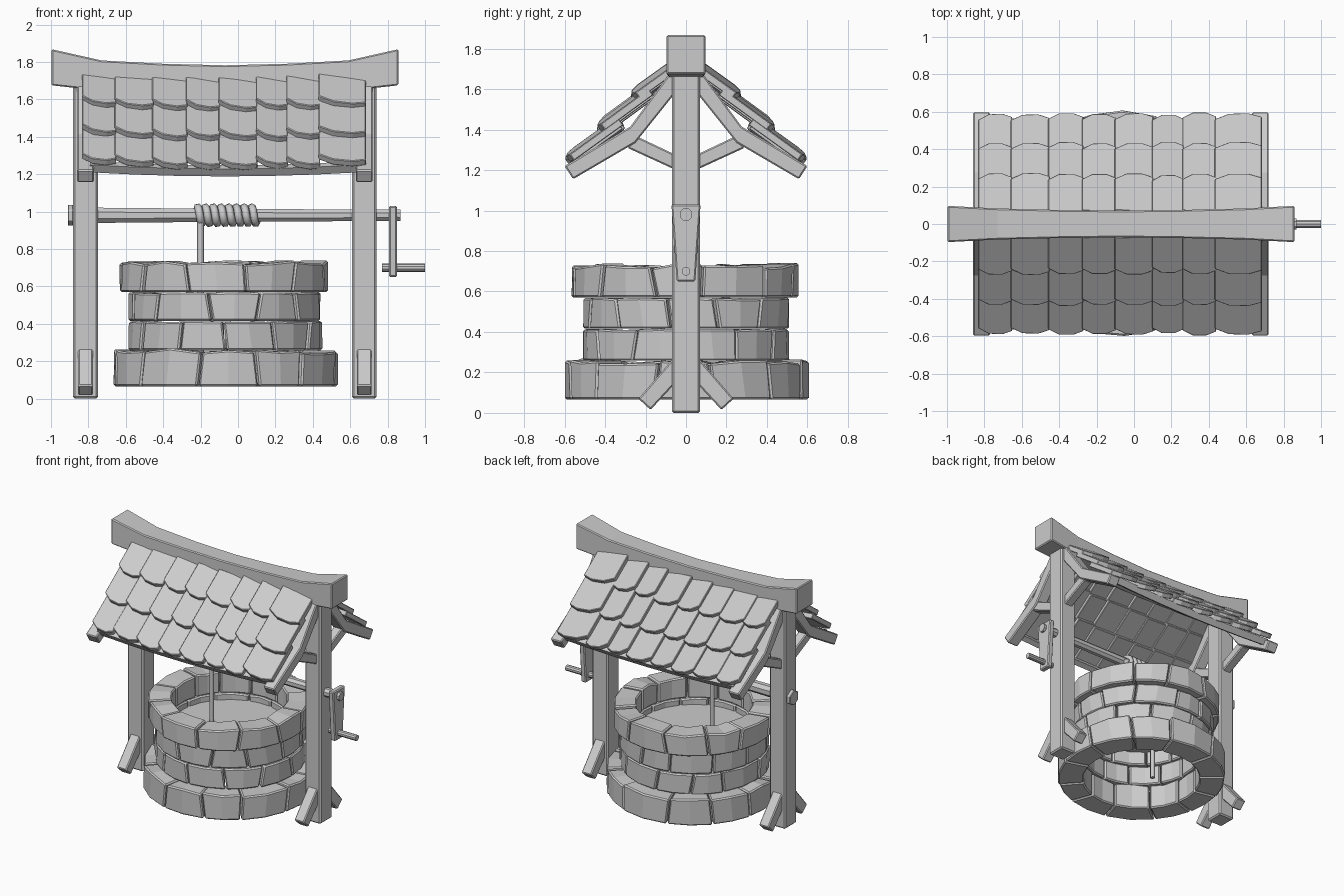
import bpy, bmesh, math, random
from mathutils import Vector, Matrix

if "Cube" in bpy.data.objects:
    bpy.data.objects.remove(bpy.data.objects["Cube"])
random.seed(4)
CX = -0.07                      # middle of the frame and well
def rnd(a): return random.uniform(-a, a)

def finish(name, bm, bevel=0.0):
    bmesh.ops.recalc_face_normals(bm, faces=bm.faces)
    me = bpy.data.meshes.new(name)
    bm.to_mesh(me)
    bm.free()
    ob = bpy.data.objects.new(name, me)
    bpy.context.collection.objects.link(ob)
    if bevel:
        m = ob.modifiers.new("bevel", 'BEVEL')
        m.width, m.segments, m.limit_method = bevel, 1, 'ANGLE'
        m.angle_limit = math.radians(40)
    return ob

def loft(bm, loops):
    """Skin closed loops of equal length and cap both ends."""
    rows = [[bm.verts.new(p) for p in l] for l in loops]
    n = len(rows[0])
    for a, b in zip(rows, rows[1:]):
        for i in range(n):
            j = (i + 1) % n
            bm.faces.new((a[i], a[j], b[j], b[i]))
    bm.faces.new(rows[0][::-1])
    bm.faces.new(rows[-1])

def prism_x(bm, yz, x0, x1):
    loft(bm, [[(x, y, z) for y, z in yz] for x in (x0, x1)])

def rod_x(bm, stations, z, n):
    loft(bm, [[(x, r * math.cos(2 * math.pi * (k + .5) / n), z + r * math.sin(2 * math.pi * (k + .5) / n))
               for k in range(n)] for x, r in stations])

# stone rings: z0, z1, outer radius, inner radius, start angle, top waviness
rings = [("base_stones", .066, .255, .60, .42, .25, .014),
         ("lower_wall_stones", .258, .412, .515, .41, .55, .004),
         ("upper_wall_stones", .416, .566, .515, .40, .3, .004),
         ("rim_stones", .57, .727, .56, .40, .2, .013)]
for name, z0, z1, ro, ri, start, wav in rings:
    bm = bmesh.new()
    n = 12
    seams = [(start + 2 * math.pi * i / n + rnd(.07), rnd(.03)) for i in range(n)]
    for i in range(n):
        (a0, s0), (a1, s1) = seams[i], seams[(i + 1) % n]
        if i == n - 1:
            a1 += 2 * math.pi
        a0, a1 = a0 + .008, a1 - .008
        push = rnd(.008)
        loops = []
        for t in (0, .5, 1):
            a = a0 + (a1 - a0) * t
            s = s0 + (s1 - s0) * t
            zt = z1 + rnd(wav)
            def pt(r, ang, z):
                return (CX + r * math.cos(ang), r * math.sin(ang), z)
            R = ro + push
            loops.append([pt(ri, a, z0), pt(R, a - s, z0), pt(R, a + s, zt), pt(ri, a, zt)])
        loft(bm, loops)
    finish(name, bm, .009)

# water surface
bm = bmesh.new()
bmesh.ops.create_circle(bm, cap_ends=True, segments=24, radius=.415,
                        matrix=Matrix.Translation((CX, 0, .52)))
finish("water", bm)

# side frames: post, foot braces, bent rafters, struts
for side, x in (("left", -.815), ("right", .675)):
    bm = bmesh.new()
    prism_x(bm, [(-.07, 0), (.07, 0), (.07, 1.68), (-.07, 1.68)], x - .066, x + .066)
    finish(side + "_post", bm, .01)
    parts = (("foot_braces", .04, [(.05, .285), (.235, .07), (.175, .015), (.05, .15)]),
             ("rafters", .045, [(.05, 1.71), (.08, 1.68), (.275, 1.415), (.60, 1.22),
                                (.558, 1.155), (.25, 1.335), (.05, 1.585)]),
             ("struts", .035, [(.05, 1.275), (.24, 1.365), (.29, 1.31), (.05, 1.20)]))
    for name, w, prof in parts:
        bm = bmesh.new()
        for s in (-1, 1):
            prism_x(bm, [(s * y, z) for y, z in prof], x - w, x + w)
        finish(side + "_" + name, bm, .007)

# sagging ridge beam
bm = bmesh.new()
half = [(-.927, .097, 1.675, 1.868), (-.66, .083, 1.645, 1.808), (-.33, .075, 1.63, 1.79)]
secs = half + [(0, .071, 1.622, 1.782)] + [(-x, w, a, b) for x, w, a, b in half[::-1]]
loft(bm, [[(CX + x, -w, a), (CX + x, w, a), (CX + x, w, b), (CX + x, -w, b)] for x, w, a, b in secs])
finish("ridge_beam", bm, .007)

# eave battens that sag between the rafters
bm = bmesh.new()
for s in (-1, 1):
    loops = []
    for k in range(7):
        u = k / 3 - 1
        z = 1.188 + .022 * u * u
        loops.append([(CX + u * .72, s * y, z + h) for y, h in
                      ((.50, .02), (.535, 0), (.565, .04), (.53, .06))])
    loft(bm, loops)
finish("eave_battens", bm)

# shingles: upper and lower (y, z) of each row's top face
rows = [((.065, 1.735), (.265, 1.592)), ((.185, 1.615), (.432, 1.435)), ((.335, 1.465), (.588, 1.283))]
cols = [-.83, -.655, -.455, -.275, -.1, .1, .262, .435, .68]
bm = bmesh.new()
for top, low in rows:
    for x0, x1 in zip(cols, cols[1:]):
        w = x1 - x0
        sag = -.03 * (1 - ((x0 + w / 2 - CX) / .75) ** 2)
        a, b = Vector((0, *top)), Vector((0, *low))
        down = (b - a).normalized()
        nrm = Vector((0, -down.z, down.y))
        L, drop, roll = (b - a).length, rnd(.008), random.uniform(.012, .026)
        # outline with clipped lower corners, left side raised over its neighbour
        outline = [(-.004, 0), (w + .004, 0), (w + .004, L - .012), (w * .72, L + .008),
                   (w * .3, L), (-.004, L - .04)]
        face = []
        for u, v in outline:
            p = a + down * (v + drop) + nrm * (roll * (.5 - u / w))
            face.append(Vector((x0 + u, p.y, p.z + sag + .005)))
        for s in (-1, 1):
            loft(bm, [[(p.x, s * p.y, p.z) for p in face],
                      [(q.x, s * q.y, q.z) for q in (p - nrm * .038 for p in face)]])
finish("shingles", bm, .004)

# axle with end nut
bm = bmesh.new()
rod_x(bm, [(-.91, .045), (-.75, .044), (.1, .036), (.87, .033)], .98, 8)
finish("axle", bm)
bm = bmesh.new()
rod_x(bm, [(-.91, .058), (-.88, .058)], .98, 6)
finish("axle_nut", bm, .005)

# crank arm and handle
bm = bmesh.new()
prism_x(bm, [(-.072, 1.03), (.072, 1.03), (.046, .65), (-.046, .65)], .808, .85)
finish("crank_arm", bm, .007)
bm = bmesh.new()
rod_x(bm, [(.77, .022), (1.0, .022)], .70, 10)
finish("crank_handle", bm)

# rope: coil around the axle and hanging length
def rope(name, pts, r):
    cu = bpy.data.curves.new(name, 'CURVE')
    cu.dimensions, cu.bevel_depth, cu.bevel_resolution = '3D', r, 1
    cu.use_fill_caps = True
    sp = cu.splines.new('POLY')
    sp.points.add(len(pts) - 1)
    for p, co in zip(sp.points, pts):
        p.co = (*co, 1)
    bpy.context.collection.objects.link(bpy.data.objects.new(name, cu))
turns, n = 8, 10
rope("rope_coil", [(-.225 + .33 * k / (turns * n), .045 * math.cos(2 * math.pi * k / n),
                    .98 + .045 * math.sin(2 * math.pi * k / n)) for k in range(turns * n + 1)], .021)
rope("hanging_rope", [(-.2, -.03, .96), (-.2, -.03, .14)], .018)
